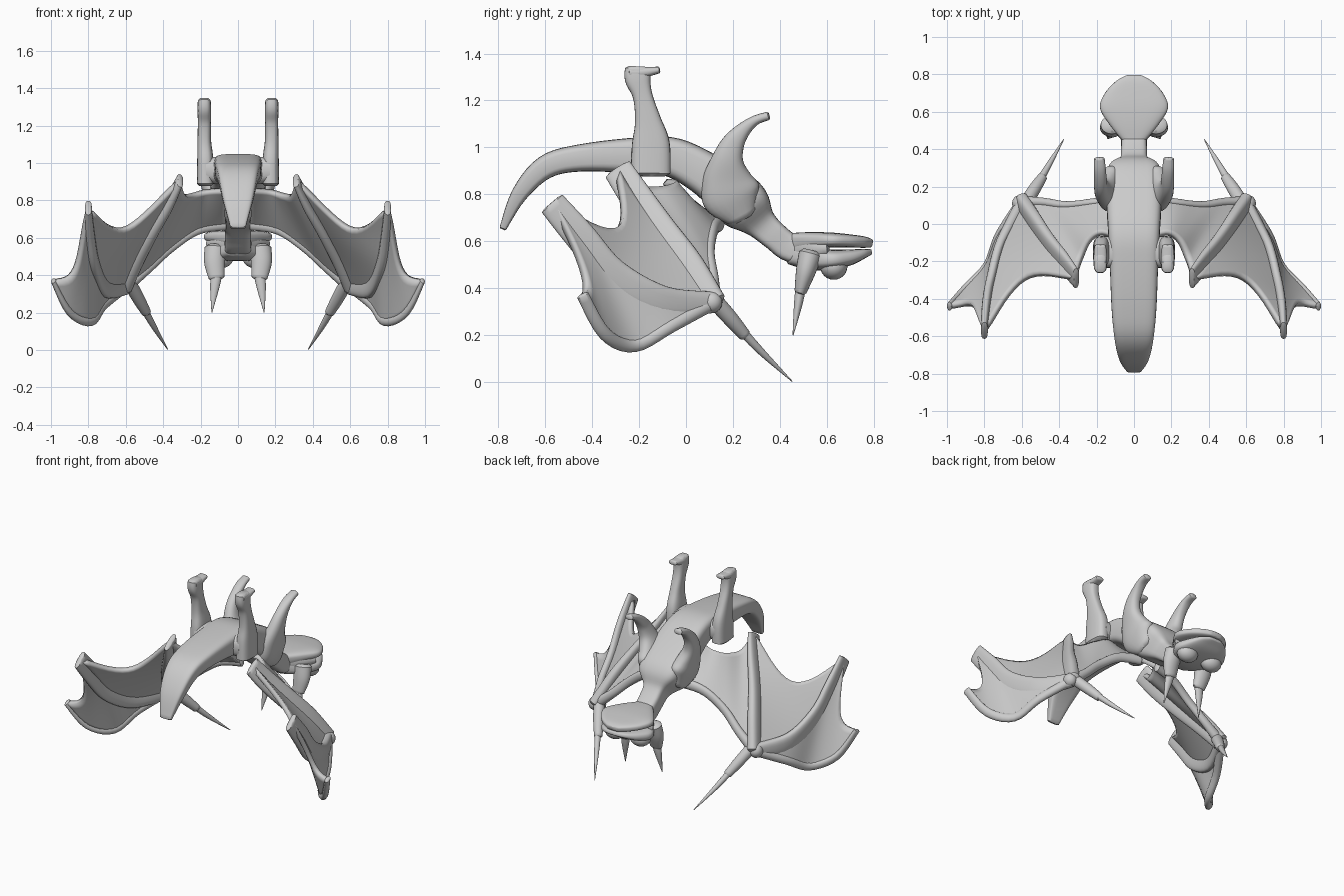
import bpy, bmesh, math
from mathutils import Vector

if "Cube" in bpy.data.objects:
    bpy.data.objects.remove(bpy.data.objects["Cube"])

grey = bpy.data.materials.new("plain grey")
grey.diffuse_color = (0.6, 0.6, 0.6, 1)
grey.use_nodes = True
grey.node_tree.nodes["Principled BSDF"].inputs["Base Color"].default_value = grey.diffuse_color


def smooth_path(pts, n):
    """Catmull-Rom resample of tuples of any length, n steps per span."""
    out = []
    for i in range(len(pts) - 1):
        p0, p1, p2 = pts[max(i - 1, 0)], pts[i], pts[i + 1]
        p3 = pts[min(i + 2, len(pts) - 1)]
        for k in range(n):
            t = k / n
            out.append([0.5 * (2 * b + (c - a) * t + (2 * a - 5 * b + 4 * c - d) * t * t
                               + (3 * b - a - 3 * c + d) * t ** 3)
                        for a, b, c, d in zip(p0, p1, p2, p3)])
    out.append(list(pts[-1]))
    return out


def finish(name, bm, mirror):
    bmesh.ops.recalc_face_normals(bm, faces=bm.faces)
    me = bpy.data.meshes.new(name)
    bm.to_mesh(me)
    bm.free()
    me.materials.append(grey)
    ob = bpy.data.objects.new(name, me)
    bpy.context.collection.objects.link(ob)
    for o in bpy.context.selected_objects:
        o.select_set(False)
    ob.select_set(True)
    bpy.context.view_layer.objects.active = ob
    bpy.ops.object.shade_smooth_by_angle(angle=math.radians(45))
    if mirror:
        ob.modifiers.new("mirror", "MIRROR").use_mirror_merge = False
    return ob


def loft(name, pts, mirror=True, n=5, power=1.0, sides=24, side=(1, 0, 0)):
    """Skin superellipse sections (x, y, z, half width, half depth) along a path."""
    st = smooth_path(pts, n)
    P = [Vector(s[:3]) for s in st]
    rings = []
    for i, s in enumerate(st):
        t = (P[min(i + 1, len(P) - 1)] - P[max(i - 1, 0)]).normalized()
        a = Vector(side)
        a = (a - t * a.dot(t)).normalized()
        b = t.cross(a)
        rings.append((P[i], t, a, b, max(s[3], .001), max(s[4], .001)))

    def cap(r, sign):       # rounded end ring
        p, t, a, b, u, v = r
        return (p + t * sign * 0.3 * min(u, v), t, a, b, u * 0.7, v * 0.7)
    rings = [cap(rings[0], -1)] + rings + [cap(rings[-1], 1)]
    bm = bmesh.new()
    loops = []
    for p, t, a, b, u, v in rings:
        loop = []
        for k in range(sides):
            c, s = math.cos(2 * math.pi * k / sides), math.sin(2 * math.pi * k / sides)
            c = math.copysign(abs(c) ** power, c)
            s = math.copysign(abs(s) ** power, s)
            loop.append(bm.verts.new(p + a * c * u + b * s * v))
        loops.append(loop)
    for A, B in zip(loops, loops[1:]):
        for k in range(sides):
            j = (k + 1) % sides
            bm.faces.new((A[k], A[j], B[j], B[k]))
    bm.faces.new(loops[0])
    bm.faces.new(loops[-1])
    return finish(name, bm, mirror)


def membrane(name, A, B, scallop=0.0, thick=0.03, nu=14):
    """Skin stretched between two curves, with a scalloped far edge."""
    A, B = smooth_path(A, 8), smooth_path(B, 8)

    def at(C, v):
        f = v * (len(C) - 1)
        i = min(int(f), len(C) - 2)
        return Vector(C[i]).lerp(Vector(C[i + 1]), f - i)
    bm = bmesh.new()
    nv = 20
    g = []
    for i in range(nu + 1):
        u = i / nu
        k = 1 - scallop * 4 * u * (1 - u)
        g.append([bm.verts.new(at(A, k * j / nv).lerp(at(B, k * j / nv), u))
                  for j in range(nv + 1)])
    for i in range(nu):
        for j in range(nv):
            bm.faces.new((g[i][j], g[i + 1][j], g[i + 1][j + 1], g[i][j + 1]))
    bmesh.ops.remove_doubles(bm, verts=bm.verts, dist=1e-4)
    ob = finish(name, bm, True)
    m = ob.modifiers.new("thickness", "SOLIDIFY")
    m.thickness, m.offset = thick, 0
    return ob


def blob(name, loc, scale):
    bm = bmesh.new()
    bmesh.ops.create_uvsphere(bm, u_segments=20, v_segments=12, radius=1)
    for v in bm.verts:
        v.co = Vector([c * s + l for c, s, l in zip(v.co, scale, loc)])
    return finish(name, bm, True)


# Body: boxy tail, trunk and square chest running into the neck
loft("body", [(0, -.78, .655, .04, .015), (0, -.71, .80, .08, .035), (0, -.6, .915, .105, .05),
              (0, -.45, .955, .12, .058), (0, -.2, .965, .13, .078), (0, -.05, .955, .138, .085),
              (0, .1, .875, .147, .095), (0, .205, .79, .145, .115), (0, .265, .735, .138, .108),
              (0, .32, .675, .078, .07), (0, .38, .62, .07, .06), (0, .45, .57, .07, .06),
              (0, .56, .555, .09, .05)],
     mirror=False, power=0.45, sides=32)

# Head: two jaws with a thin slit between, eye bulges and horns
loft("lower_jaw", [(0, .45, .595, .065, .04), (0, .53, .603, .13, .036), (0, .62, .605, .182, .032),
                   (0, .70, .601, .155, .028), (0, .76, .596, .10, .024), (0, .79, .591, .05, .018)],
     mirror=False, power=0.6, sides=32)
loft("upper_jaw", [(0, .45, .55, .065, .05), (0, .53, .528, .13, .05), (0, .62, .522, .18, .043),
                   (0, .70, .532, .15, .034), (0, .76, .548, .10, .02), (0, .788, .555, .05, .012)],
     mirror=False, power=0.65, sides=32)
loft("jaw_hinge", [(0, .46, .565, .07, .06), (0, .53, .565, .13, .06), (0, .60, .568, .172, .04)],
     mirror=False, power=0.7)
blob("eye", (.095, .63, .492), (.07, .058, .056))
loft("horn_base", [(.12, .53, .545, .058, .05), (.125, .51, .47, .056, .042), (.115, .488, .385, .042, .026)])
loft("horn_tip", [(.115, .488, .40, .03, .022), (.125, .478, .33, .024, .018),
                  (.14, .456, .20, .002, .002)])

# Hind legs with feet
loft("hind_leg", [(.175, -.15, .89, .045, .085), (.175, -.15, 1.02, .043, .08),
                  (.18, -.163, 1.12, .036, .055), (.18, -.185, 1.22, .035, .042),
                  (.18, -.205, 1.29, .036, .055), (.18, -.205, 1.335, .034, .055)], power=0.7)
loft("hind_foot", [(.18, -.24, 1.318, .034, .024), (.18, -.18, 1.32, .036, .023),
                   (.18, -.115, 1.33, .03, .014)], power=0.8)
loft("hip", [(.08, -.15, .96, .075, .085), (.17, -.15, .96, .07, .085)],
     side=(0, 0, 1), power=0.7)

# Front legs bulging from the shoulders
loft("front_leg", [(.10, .235, .71, .05, .07), (.12, .195, .79, .06, .125),
                   (.14, .175, .87, .055, .105), (.165, .178, .95, .045, .068),
                   (.177, .203, 1.02, .037, .048), (.18, .245, 1.075, .034, .032),
                   (.183, .295, 1.115, .032, .021), (.185, .35, 1.134, .028, .018)], power=0.85)

# Wing skeleton: rounded spars and wide flat finger blades
wrist = (.60, .12, .34)
lead = [(.07, .14, .675), (.22, .115, .645), (.36, .10, .55), (.48, .115, .44), wrist]
trail = [(.07, -.09, .855), (.17, -.05, .85), (.24, -.09, .83), (.285, -.19, .83), (.31, -.285, .905)]
finger1 = [wrist, (.53, .01, .50), (.45, -.11, .65), (.37, -.21, .785), (.31, -.29, .905)]
finger2 = [wrist, (.71, -.10, .345), (.765, -.31, .46), (.79, -.45, .62), (.80, -.57, .76)]
edge = [wrist, (.72, -.06, .24), (.785, -.22, .155), (.90, -.345, .205), (.987, -.44, .37)]


def bone(name, path, ra, rb, **kw):
    loft(name, [p + (a, b) for p, a, b in zip(path, ra, rb)], **kw)


bone("wing_arm", lead, [.024, .022, .022, .025, .03], [.035, .03, .028, .028, .035], side=(0, 1, 0))
bone("wing_finger_inner", finger1, [.035, .034, .03, .026, .018], [.052, .065, .068, .068, .062], power=.75)
bone("wing_finger_middle", finger2, [.03, .028, .026, .024, .018], [.045, .065, .066, .066, .058], power=.75)
bone("wing_finger_outer", edge, [.028, .024, .022, .02, .014], [.03, .028, .028, .028, .026])
blob("wrist", (.61, .11, .34), (.042, .045, .045))

# Wing skins
membrane("wing_skin_inner", lead, trail)
membrane("wing_skin_middle", finger1, finger2, 0.33)
membrane("wing_skin_outer", finger2, edge, 0.17)

# Thumb claws: stepped shaft and point
loft("thumb_base", [(.58, .11, .36, .036, .036), (.53, .19, .27, .033, .033), (.49, .25, .20, .026, .026)])
loft("thumb_claw", [(.50, .24, .215, .02, .02), (.45, .325, .125, .015, .015), (.376, .452, .003, .002, .002)])
